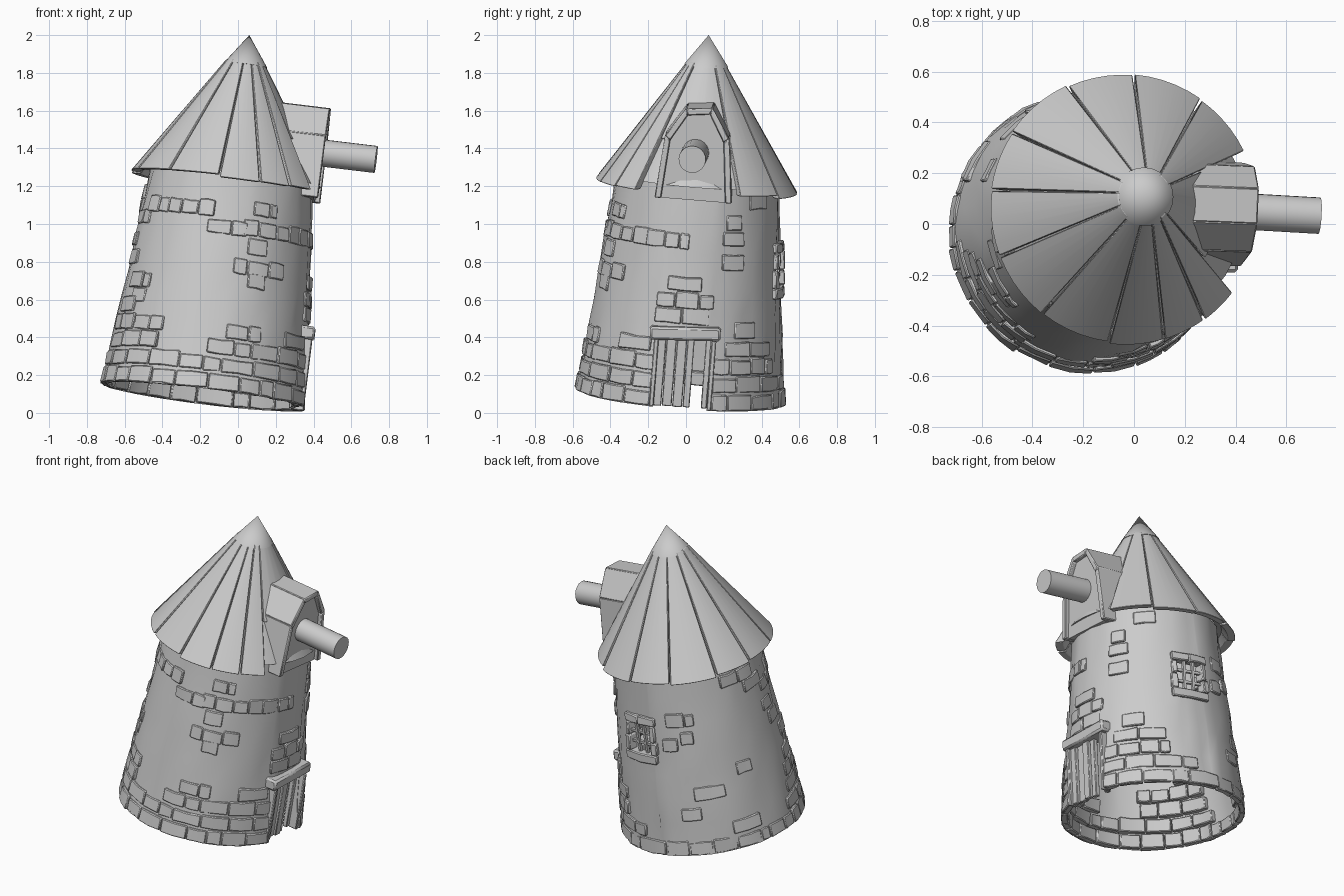
import bpy, bmesh, math, random
from mathutils import Matrix, Vector

if "Cube" in bpy.data.objects:
    bpy.data.objects.remove(bpy.data.objects["Cube"])

random.seed(4)
rad = math.radians

# Leaning tower axis: every part is modelled upright, then tilted by LEAN
BASE, TIP = Vector((-0.178, -0.03, 0.087)), Vector((0.06, 0.12, 2.0))
H = (TIP - BASE).length
LEAN = Matrix.Translation(BASE) @ Vector((0, 0, 1)).rotation_difference(TIP - BASE).to_matrix().to_4x4()

grey = bpy.data.materials.new("stone_grey")
grey.diffuse_color = (0.6, 0.6, 0.6, 1)
grey.use_nodes = True
grey.node_tree.nodes["Principled BSDF"].inputs["Base Color"].default_value = grey.diffuse_color


def finish(name, bm, bevel=0.0, angle=35, spin=0.0):
    bmesh.ops.recalc_face_normals(bm, faces=bm.faces)
    me = bpy.data.meshes.new(name)
    bm.to_mesh(me)
    bm.free()
    me.materials.append(grey)
    me.shade_smooth()
    me.set_sharp_from_angle(angle=rad(angle))
    ob = bpy.data.objects.new(name, me)
    bpy.context.collection.objects.link(ob)
    ob.matrix_world = LEAN @ Matrix.Rotation(rad(spin), 4, 'Z')
    if bevel:
        m = ob.modifiers.new("bevel", 'BEVEL')
        m.width, m.segments = bevel, 1
    return ob


def polar(r, deg, z):
    return Vector((r * math.cos(rad(deg)), r * math.sin(rad(deg)), z))


def wall_r(z):
    return 0.548 - 0.115 * z / 1.15


def block(bm, a0, a1, lo, hi, segs=2, jitter=0.0):
    """Curved block; lo and hi are (inner radius, outer radius, z) at its two ends."""
    rings = []
    for i in range(segs + 1):
        a = a0 + (a1 - a0) * i / segs
        pts = [(lo[0], lo[2]), (lo[1], lo[2]), (hi[1], hi[2]), (hi[0], hi[2])]
        rings.append([bm.verts.new(polar(r + random.uniform(-jitter, jitter), a,
                                         z + random.uniform(-jitter, jitter))) for r, z in pts])
    for p, q in zip(rings, rings[1:]):
        for k in range(4):
            bm.faces.new((p[k], p[(k + 1) % 4], q[(k + 1) % 4], q[k]))
    bm.faces.new(rings[0])
    bm.faces.new(rings[-1][::-1])


def box(bm, x, y, z):
    v = [bm.verts.new((i, j, k)) for i in x for j in y for k in z]
    for f in ((0, 1, 3, 2), (4, 6, 7, 5), (0, 4, 5, 1), (2, 3, 7, 6), (0, 2, 6, 4), (1, 5, 7, 3)):
        bm.faces.new([v[i] for i in f])


# Plaster wall: uneven open shell with holes left for the door and the window
bm = bmesh.new()
angles = sorted(set(range(-180, 180, 8)) | {-17, 15, 71, 91})
heights = [0, 0.1, 0.2, 0.37, 0.5, 0.63, 0.82, 1.0, 1.18]
grid = [[bm.verts.new(polar(wall_r(z) + random.uniform(-0.006, 0.006), a, z)) for a in angles] for z in heights]
for i in range(len(heights) - 1):
    for j in range(len(angles)):
        a, z = angles[j], heights[i]
        if (-17 <= a < 15 and z < 0.37) or (71 <= a < 91 and 0.63 <= z < 0.82):
            continue
        k = (j + 1) % len(angles)
        bm.faces.new((grid[i][j], grid[i][k], grid[i + 1][k], grid[i + 1][j]))
finish("plaster_wall", bm)

# Exposed stones: runs of (start angle, end angle, bottom height)
runs = [(17, 95, 0.0), (165, 343, 0.0), (17, 80, 0.095), (185, 343, 0.095),
        (17, 62, 0.19), (190, 238, 0.19), (268, 343, 0.19), (24, 60, 0.285), (192, 240, 0.285),
        (278, 300, 0.28), (318, 340, 0.285), (196, 214, 0.38), (30, 46, 0.38),
        (202, 224, 0.51), (208, 222, 0.43), (190, 205, 0.64), (185, 198, 0.74), (188, 210, 0.86),
        (206, 262, 0.92), (150, 182, 1.0), (170, 190, 0.92), (258, 285, 0.83), (288, 306, 0.95),
        (282, 336, 0.84), (278, 314, 0.63), (288, 300, 0.56), (286, 300, 0.74),
        (328, 358, 0.84), (20, 36, 0.87), (20, 36, 0.74), (22, 34, 0.95), (40, 58, 1.06),
        (-14, 8, 0.62), (-8, 16, 0.53), (-20, 14, 0.445), (-20, -8, 0.53), (104, 126, 0.81),
        (100, 112, 0.66), (114, 124, 0.7), (118, 140, 0.34), (108, 122, 0.22), (140, 160, 0.1),
        (150, 162, 0.45), (95, 165, 0.0)]
bm = bmesh.new()
for start, end, z in runs:
    a = start
    while a < end - 4:
        b = min(a + random.uniform(9, 19), end)
        if end - b < 6:
            b = end
        top = z + random.uniform(0.075, 0.092)
        out = random.uniform(0.006, 0.015)
        if (start, z) == (95, 0.0):
            out = 0.003
        block(bm, a + 0.3, b - 0.3, (wall_r(z) - 0.035, wall_r(z) + out, z + 0.003),
              (wall_r(top) - 0.035, wall_r(top) + out, top), 2, 0.004)
        a = b
finish("stones", bm, 0.005)

# Window surround and crossed bars
bm = bmesh.new()
for a0, a1, z0, z1 in ((67, 81, 0.82, 0.87), (81, 96, 0.82, 0.87), (66, 95, 0.575, 0.63),
                       (66, 71, 0.635, 0.73), (67, 71, 0.735, 0.815), (91, 96, 0.635, 0.71), (91, 95, 0.715, 0.815)):
    block(bm, a0, a1, (wall_r(z0) - 0.04, wall_r(z0) + 0.022, z0), (wall_r(z1) - 0.04, wall_r(z1) + 0.022, z1), 2, 0.004)
finish("window_surround", bm, 0.006)
bm = bmesh.new()
for y in (-0.03, 0.03):
    box(bm, (0.455, 0.473), (y - 0.008, y + 0.008), (0.62, 0.83))
for z in (0.69, 0.76):
    box(bm, (0.45, 0.468), (-0.09, 0.09), (z - 0.008, z + 0.008))
finish("window_bars", bm, spin=81)

# Door planks (one gap left ajar), jambs and lintel
bm = bmesh.new()
for y0, y1, x in ((-0.15, -0.10, 0.51), (-0.097, -0.045, 0.495), (-0.042, 0.01, 0.505), (0.013, 0.05, 0.49), (0.11, 0.14, 0.48)):
    box(bm, (x - 0.03, x), (y0, y1), (0.005, 0.38))
finish("door_planks", bm, 0.004)
bm = bmesh.new()
box(bm, (0.42, 0.54), (-0.19, 0.185), (0.365, 0.435))
bmesh.ops.rotate(bm, verts=bm.verts, cent=(0.5, 0, 0.4), matrix=Matrix.Rotation(rad(3), 3, 'X'))
finish("door_lintel", bm, 0.012)
bm = bmesh.new()
for y in (-0.165, 0.14):
    box(bm, (0.47, 0.53), (y, y + 0.025), (0.0, 0.37))
finish("door_jambs", bm, 0.005)


# Roof slabs between uneven seams; the one over the dormer stops short
def roof_r(z):
    return 0.533 - (z - 1.135) * 0.433 / 0.655


seams = [25.6, 54.8, 85.7, 114.6, 145.7, 172, 201, 231.5, 263, 287, 306, 323]
bm = bmesh.new()
for a0, a1 in zip(seams, seams[1:] + [385.6]):
    drop = random.uniform(-0.012, 0.012)
    z0 = 1.4 if a1 > 360 else 1.135 + drop
    lift = random.uniform(-0.003, 0.006)
    block(bm, a0 + 0.5, a1 - 0.5, (roof_r(z0) - 0.045, roof_r(z0) + lift, z0),
          (roof_r(1.79) - 0.045, roof_r(1.79) + lift, 1.79), 5)
finish("roof_slabs", bm, 0.005)

# Roof under-layer closing the seams, and the pointed cap
for name, prof, n in (("roof_lining", [(0.425, 1.19), (0.475, 1.175), (0.08, 1.79)], 32),
                      ("roof_cap", [(0.08, 1.772), (0.116, 1.772), (0.0, H)], 24)):
    bm = bmesh.new()
    vs = [bm.verts.new((r, 0, z)) for r, z in prof]
    es = [bm.edges.new(e) for e in zip(vs, vs[1:])]
    bmesh.ops.spin(bm, geom=vs + es, cent=(0, 0, 0), axis=(0, 0, 1), angle=math.tau, steps=n)
    bmesh.ops.remove_doubles(bm, verts=bm.verts, dist=1e-4)
    finish(name, bm)

# Dormer: solid body and a protruding gambrel trim around it
outer = [(-0.205, 1.105), (-0.175, 1.44), (-0.075, 1.59), (0.065, 1.605), (0.165, 1.45), (0.205, 1.105)]
inner = [(y * 0.83, 1.105 + (z - 1.105) * 0.93) for y, z in outer]


def extrude_x(bm, pts, x0, x1):
    a = [bm.verts.new((x0, y, z)) for y, z in pts]
    b = [bm.verts.new((x1, y, z)) for y, z in pts]
    n = len(pts)
    for i in range(n):
        bm.faces.new((a[i], a[(i + 1) % n], b[(i + 1) % n], b[i]))
    bm.faces.new(a)
    bm.faces.new(b[::-1])


bm = bmesh.new()
extrude_x(bm, inner, 0.22, 0.45)
finish("dormer_body", bm, spin=-2)
bm = bmesh.new()
for i in range(5):
    extrude_x(bm, [outer[i], outer[i + 1], inner[i + 1], inner[i]], 0.2, 0.475)
finish("dormer_trim", bm, 0.005, spin=-2)

# Axle shaft sticking out of the dormer
bm = bmesh.new()
bmesh.ops.create_cone(bm, cap_ends=True, segments=20, radius1=0.072, radius2=0.072, depth=0.4,
                      matrix=Matrix.Translation((0.548, 0, 1.358)) @ Matrix.Rotation(rad(90), 4, 'Y'))
finish("axle", bm, spin=-3)
